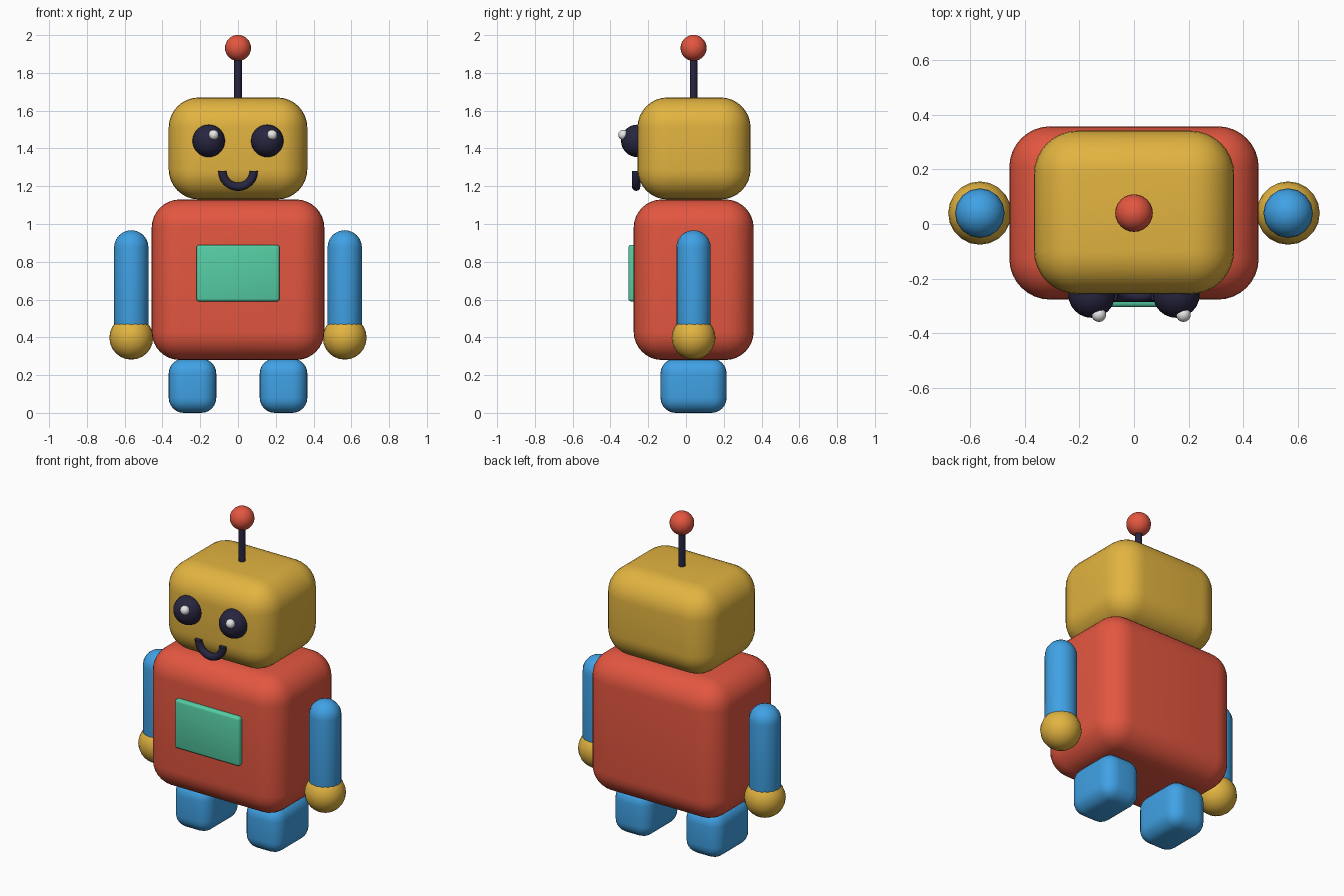
import bpy, bmesh, math
from mathutils import Matrix, Vector

cube = bpy.data.objects.get("Cube")
if cube:
    bpy.data.objects.remove(cube, do_unlink=True)


def material(name, *srgb):
    mat = bpy.data.materials.new(name)
    color = [(c / 255) ** 2.2 for c in srgb] + [1]
    mat.use_nodes = True
    mat.diffuse_color = color
    shader = next(n for n in mat.node_tree.nodes if n.type == 'BSDF_PRINCIPLED')
    shader.inputs["Base Color"].default_value = color
    return mat


red = material("red", 226, 87, 66)
yellow = material("yellow", 225, 178, 66)
blue = material("blue", 66, 160, 228)
green = material("green", 86, 204, 162)
dark = material("dark navy", 44, 42, 66)
white = material("white", 240, 240, 240)

MID = 0.04  # depth of the body's centre plane


def finish(bm, name, mat):
    bmesh.ops.recalc_face_normals(bm, faces=bm.faces)
    mesh = bpy.data.meshes.new(name)
    bm.to_mesh(mesh)
    bm.free()
    obj = bpy.data.objects.new(name, mesh)
    bpy.context.collection.objects.link(obj)
    mesh.materials.append(mat)
    bpy.ops.object.select_all(action='DESELECT')
    obj.select_set(True)
    bpy.context.view_layer.objects.active = obj
    bpy.ops.object.shade_smooth_by_angle(angle=math.radians(40))
    return obj


def rounded_box(name, mat, low, high, radius, segments=6):
    low, high = Vector(low), Vector(high)
    bm = bmesh.new()
    bmesh.ops.create_cube(bm, size=1)
    bmesh.ops.scale(bm, vec=high - low, verts=bm.verts)
    bmesh.ops.translate(bm, vec=(low + high) / 2, verts=bm.verts)
    bmesh.ops.bevel(bm, geom=bm.edges[:], offset=radius, segments=segments,
                    profile=0.5, affect='EDGES')
    return finish(bm, name, mat)


def ball(name, mat, center, radius, sides=24):
    bm = bmesh.new()
    bmesh.ops.create_uvsphere(bm, u_segments=sides, v_segments=sides // 2 + 2,
                              radius=radius, matrix=Matrix.Translation(center))
    return finish(bm, name, mat)


def capsule(name, mat, center, radius, bottom, top, sides=16):
    bm = bmesh.new()
    bmesh.ops.create_uvsphere(bm, u_segments=sides, v_segments=12, radius=radius)
    # pull the two hemispheres apart along the equator
    half = (top - bottom) / 2 - radius
    upper = [f for f in bm.faces if f.calc_center_median().z > 0]
    ring = [e for e in bm.edges if all(abs(v.co.z) < 1e-5 for v in e.verts)]
    bmesh.ops.split_edges(bm, edges=ring)
    top_verts = {v for f in bm.faces if f.calc_center_median().z > 0 for v in f.verts}
    for v in bm.verts:
        v.co.z += half if v in top_verts else -half
    rims = [e for e in bm.edges if e.is_boundary]
    bmesh.ops.bridge_loops(bm, edges=rims)
    bmesh.ops.translate(bm, vec=(*center, (top + bottom) / 2), verts=bm.verts)
    return finish(bm, name, mat)


def cylinder(name, mat, center, radius, bottom, top, sides=16):
    bm = bmesh.new()
    bmesh.ops.create_cone(bm, cap_ends=True, segments=sides, radius1=radius,
                          radius2=radius, depth=top - bottom,
                          matrix=Matrix.Translation((*center, (top + bottom) / 2)))
    return finish(bm, name, mat)


def half_ring(name, mat, center, major, minor, steps=20, sides=12):
    """Lower half of a ring facing the front, with flat ends."""
    bm = bmesh.new()
    loops = []
    for i in range(steps + 1):
        a = math.pi + math.pi * i / steps
        loop = []
        for j in range(sides):
            t = 2 * math.pi * j / sides
            r = major + minor * math.cos(t)
            offset = Vector((r * math.cos(a), minor * math.sin(t), r * math.sin(a)))
            loop.append(bm.verts.new(Vector(center) + offset))
        loops.append(loop)
    for a, b in zip(loops, loops[1:]):
        for j in range(sides):
            k = (j + 1) % sides
            bm.faces.new((a[j], a[k], b[k], b[j]))
    bm.faces.new(loops[0])
    bm.faces.new(loops[-1])
    return finish(bm, name, mat)


# Torso, chest panel and head
rounded_box("torso", red, (-0.457, -0.277, 0.28), (0.457, 0.358, 1.13), 0.15, 8)
rounded_box("chest_panel", green, (-0.22, -0.305, 0.59), (0.22, -0.25, 0.89), 0.015, 3)
rounded_box("head", yellow, (-0.367, -0.257, 1.13), (0.367, 0.342, 1.67), 0.16, 8)

# Antenna
cylinder("antenna_rod", dark, (0, MID), 0.02, 1.64, 1.9)
ball("antenna_ball", red, (0, MID, 1.932), 0.069)

# Smile
half_ring("smile", dark, (0, -0.264, 1.28), 0.083, 0.022)

# Paired parts
for side, s in (("left", 1), ("right", -1)):
    ball(side + "_eye", dark, (s * 0.155, -0.258, 1.44), 0.086)
    ball(side + "_eye_highlight", white, (s * 0.155 + 0.026, -0.332, 1.472), 0.027, 16)
    capsule(side + "_arm", blue, (s * 0.565, MID), 0.091, 0.38, 0.967)
    ball(side + "_hand", yellow, (s * 0.565, MID, 0.398), 0.116, 20)
    inner, outer = sorted((s * 0.115, s * 0.367))
    rounded_box(side + "_foot", blue, (inner, -0.135, 0), (outer, 0.215, 0.288), 0.08)
